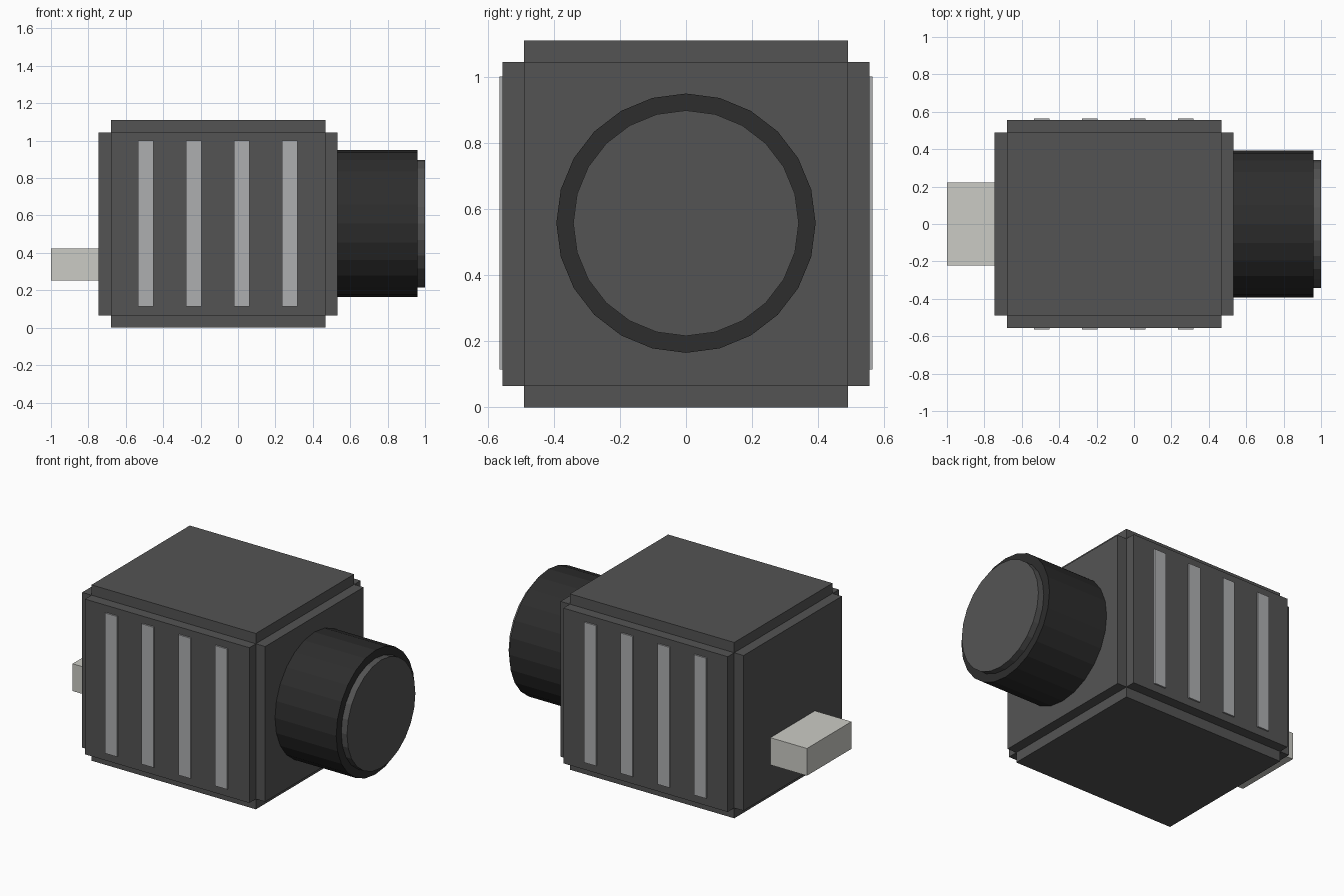
import bpy, bmesh, math
from mathutils import Matrix, Vector

if "Cube" in bpy.data.objects:
    bpy.data.objects.remove(bpy.data.objects["Cube"])


def material(name, rgb):
    m = bpy.data.materials.new(name)
    m.diffuse_color = (*rgb, 1)
    m.use_nodes = True
    m.node_tree.nodes["Principled BSDF"].inputs["Base Color"].default_value = m.diffuse_color
    return m


DARK_GREY = material("dark grey", (0.088, 0.088, 0.088))
BLACK = material("soft black", (0.026, 0.026, 0.026))
SILVER = material("silver grey", (0.42, 0.425, 0.435))
PALE = material("pale grey", (0.60, 0.60, 0.56))


def finish(name, bm, mat):
    me = bpy.data.meshes.new(name)
    bm.to_mesh(me)
    bm.free()
    me.materials.append(mat)
    ob = bpy.data.objects.new(name, me)
    bpy.context.collection.objects.link(ob)
    return ob


def box_mesh(lo, hi):
    lo, hi = Vector(lo), Vector(hi)
    bm = bmesh.new()
    bmesh.ops.create_cube(bm, size=1, matrix=Matrix.Translation((lo + hi) / 2)
                          @ Matrix.Diagonal((*(hi - lo), 1)))
    return bm


def cylinder_x(name, x0, x1, radius, z, mat):
    bm = bmesh.new()
    bmesh.ops.create_cone(bm, cap_ends=True, segments=24, radius1=radius, radius2=radius,
                          depth=x1 - x0, matrix=Matrix.Translation(((x0 + x1) / 2, 0, z))
                          @ Matrix.Rotation(math.pi / 2, 4, 'Y'))
    return finish(name, bm, mat)


# Body: core box with a raised panel on each of the six sides
STEP = 0.065
bm = box_mesh((-0.68, -0.49, STEP), (0.468, 0.49, 1.045))
bm.normal_update()
raised = bmesh.ops.extrude_discrete_faces(bm, faces=bm.faces[:])["faces"]
for f in raised:
    f.normal_update()
    bmesh.ops.translate(bm, verts=f.verts[:], vec=f.normal * STEP)
finish("body", bm, DARK_GREY)

# Round barrel and its end cap
cylinder_x("barrel", 0.53, 0.96, 0.392, 0.557, BLACK)
cylinder_x("barrel_cap", 0.96, 1.0, 0.341, 0.557, DARK_GREY)

# Rear block
finish("rear_block", box_mesh((-1.0, -0.222, 0.252), (-0.745, 0.222, 0.424), ), PALE)

# Vertical strips on both long sides
for side, label in ((-1, "front"), (1, "back")):
    for i in range(4):
        x = -0.493 + i * 0.2565
        ys = sorted((side * 0.555, side * 0.5645))
        finish(f"{label}_strip_{i + 1}",
               box_mesh((x - 0.042, ys[0], 0.114), (x + 0.042, ys[1], 1.0)), SILVER)
